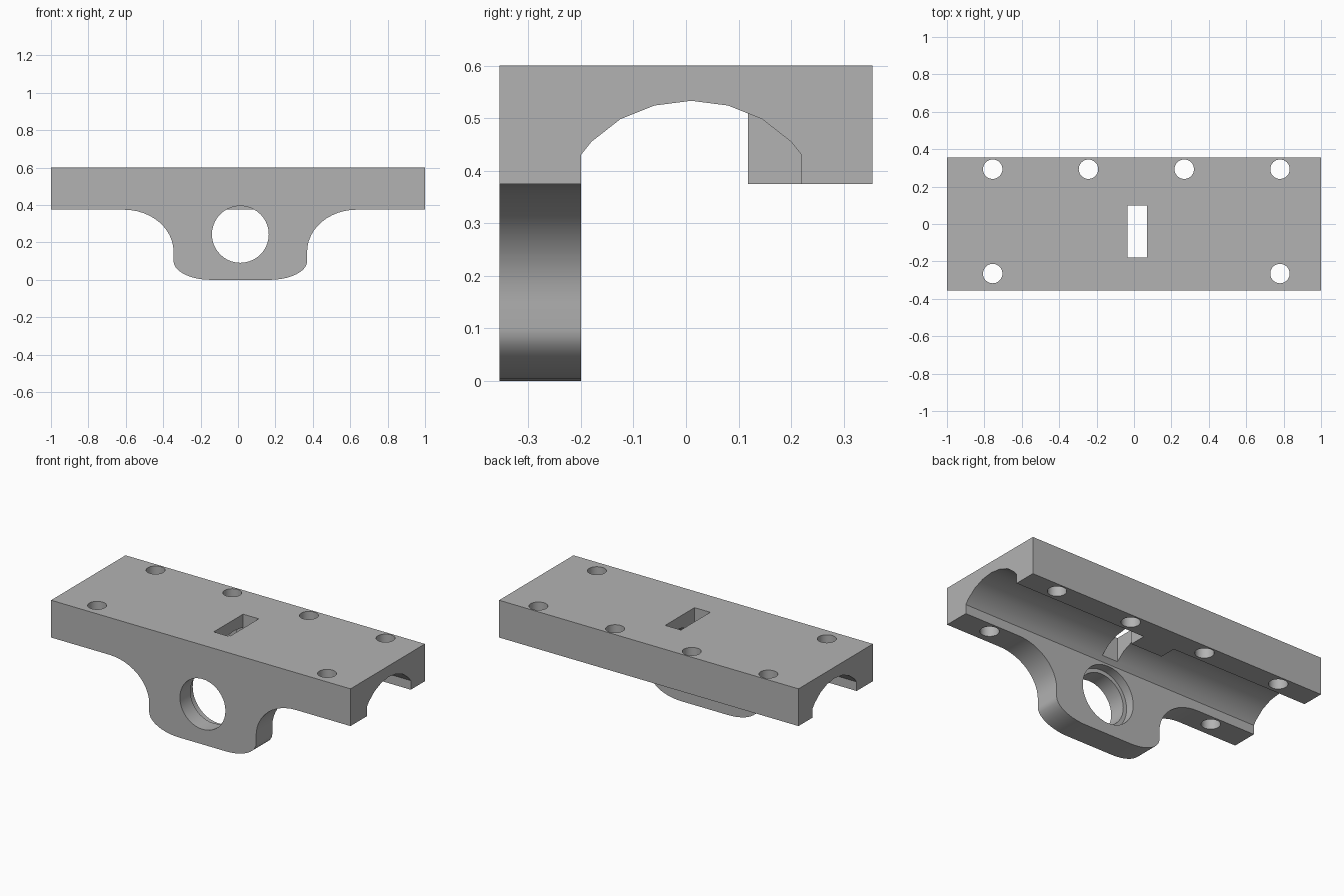
import bpy, bmesh
from math import pi, sin, cos, radians

old = bpy.data.objects.get("Cube")
if old:
    bpy.data.objects.remove(old, do_unlink=True)

MID = 0.0125      # centre line of the holes and lug
FRONT, BACK = -0.355, 0.355
TOP, UNDER = 0.6, 0.375

grey = bpy.data.materials.new("plain_grey")
grey.use_nodes = True
grey.diffuse_color = (0.45, 0.45, 0.45, 1)
grey.node_tree.nodes["Principled BSDF"].inputs["Base Color"].default_value = grey.diffuse_color


def prism(name, points, place, start, end):
    """Extrude a 2D outline between two depths; place maps (a, b, depth) to xyz."""
    bm = bmesh.new()
    face = bm.faces.new([bm.verts.new(place(a, b, start)) for a, b in points])
    moved = bmesh.ops.extrude_face_region(bm, geom=[face])["geom"]
    for v in moved:
        if isinstance(v, bmesh.types.BMVert):
            a, b = next((p for p in points if (v.co - vec(place(*p, start))).length < 1e-6))
            v.co = place(a, b, end)
    bmesh.ops.recalc_face_normals(bm, faces=bm.faces)
    mesh = bpy.data.meshes.new(name)
    bm.to_mesh(mesh)
    bm.free()
    mesh.materials.append(grey)
    obj = bpy.data.objects.new(name, mesh)
    bpy.context.collection.objects.link(obj)
    return obj


def vec(t):
    from mathutils import Vector
    return Vector(t)


def along_x(y, z, x): return (x, y, z)
def along_y(x, z, y): return (x, y, z)
def along_z(x, y, z): return (x, y, z)


def rect(a0, a1, b0, b1):
    return [(a0, b0), (a1, b0), (a1, b1), (a0, b1)]


def arc(ca, cb, ra, rb, t0, t1, steps):
    return [(ca + ra * cos(t), cb + rb * sin(t))
            for t in (t0 + (t1 - t0) * i / steps for i in range(steps + 1))]


def circle(ca, cb, r, sides=40):
    return arc(ca, cb, r, r, 0, 2 * pi, sides)[:-1]


def combine(target, tool, operation="DIFFERENCE"):
    mod = target.modifiers.new("combine", "BOOLEAN")
    mod.operation, mod.solver, mod.object = operation, "EXACT", tool
    bpy.context.view_layer.objects.active = target
    bpy.ops.object.modifier_apply(modifier=mod.name)
    bpy.data.objects.remove(tool, do_unlink=True)


# Front outline: flat plate with a lug that flares into it
half = (arc(0.157, 0.1, 0.2, 0.1, -pi / 2, 0, 10)
        + arc(0.622, 0.15, 0.265, UNDER - 0.15, pi, pi / 2, 12))
right = [(MID + a, b) for a, b in half]
left = [(MID - a, b) for a, b in reversed(half)]
outline = right + [(1, UNDER), (1, TOP), (-1, TOP), (-1, UNDER)] + left
body = prism("bracket_body", outline, along_y, FRONT, BACK)

# Arched tunnel, also clearing everything below the rear rail
arch = [(-0.2, 0.43), (-0.18, 0.455), (-0.125, 0.498), (-0.06, 0.524), (0.01, 0.533),
        (0.08, 0.524), (0.145, 0.498), (0.2, 0.455), (0.22, 0.43)]
tunnel = [(-0.2, -0.2)] + arch + [(0.22, UNDER), (0.6, UNDER), (0.6, -0.2)]
combine(body, prism("tunnel_cutter", tunnel, along_x, -1.2, 1.2))

# Small tab inside the rear rail beside the slot
combine(body, prism("rear_tab", rect(-0.092, 0.117, 0.118, 0.27), along_z, UNDER, 0.56), "UNION")

# Slot and screw holes through the plate
combine(body, prism("slot_cutter", rect(-0.036, 0.069, -0.18, 0.1), along_z, 0.4, 0.8))
for y, spots in ((0.293, (-0.768, -0.256, 0.256, 0.768)), (-0.265, (-0.768, 0.768))):
    for x in spots:
        combine(body, prism("screw_cutter", circle(MID + x, y, 0.052, 32), along_z, 0.3, 0.8))

# Lug bore with a wider recess behind
combine(body, prism("bore_cutter", circle(MID, 0.243, 0.152), along_y, -0.5, -0.15))
combine(body, prism("recess_cutter", circle(MID, 0.243, 0.175), along_y, -0.255, -0.15))

bpy.ops.object.select_all(action="DESELECT")
body.select_set(True)
bpy.context.view_layer.objects.active = body
bpy.ops.object.shade_smooth_by_angle(angle=radians(32))
